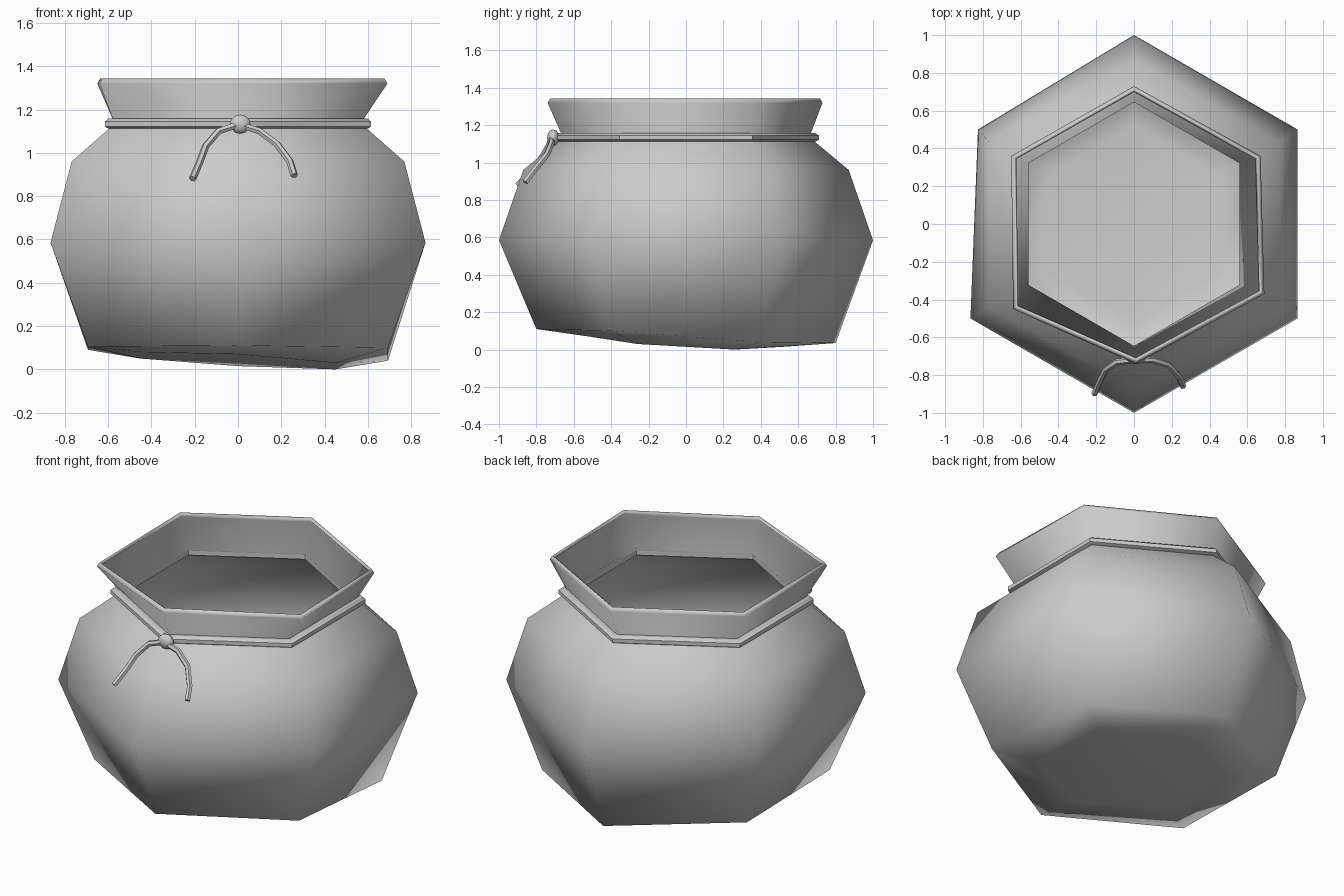
import bpy, bmesh, math
from mathutils import Vector

if "Cube" in bpy.data.objects:
    bpy.data.objects.remove(bpy.data.objects["Cube"], do_unlink=True)

grey = bpy.data.materials.new("plain grey")
grey.use_nodes = True
grey.diffuse_color = (0.6, 0.6, 0.6, 1)
grey.node_tree.nodes["Principled BSDF"].inputs["Base Color"].default_value = (0.6, 0.6, 0.6, 1)


def hexagon(radius, z, scale=1.0):
    """Six points, starting at the front corner and going towards +x."""
    return [Vector((radius * scale * math.sin(i * math.pi / 3),
                    -radius * math.cos(i * math.pi / 3), z)) for i in range(6)]


def finish(obj, angle):
    obj.data.materials.append(grey)
    bpy.ops.object.select_all(action='DESELECT')
    obj.select_set(True)
    bpy.context.view_layer.objects.active = obj
    bpy.ops.object.shade_smooth_by_angle(angle=math.radians(angle))


def loft(name, rings, closed=False, cap=False):
    """Bridge a list of six-point rings with quads."""
    bm = bmesh.new()
    loops = [[bm.verts.new(p) for p in ring] for ring in rings]
    pairs = list(zip(loops, loops[1:]))
    if closed:
        pairs.append((loops[-1], loops[0]))
    for a, b in pairs:
        for i in range(6):
            j = (i + 1) % 6
            bm.faces.new((a[i], a[j], b[j], b[i]))
    if cap:
        bottom = bm.verts.new(sum((v.co for v in loops[0]), Vector()) / 6)
        for i in range(6):
            bm.faces.new((bottom, loops[0][(i + 1) % 6], loops[0][i]))
    bmesh.ops.recalc_face_normals(bm, faces=bm.faces)
    mesh = bpy.data.meshes.new(name)
    bm.to_mesh(mesh)
    bm.free()
    obj = bpy.data.objects.new(name, mesh)
    bpy.context.collection.objects.link(obj)
    return obj


# Sagging hexagonal pouch with a tilted base and an uneven lip
base = hexagon(0.52, 0.0)
for p, z in zip(base, (0.07, 0.03, 0.0, 0.015, 0.05, 0.08)):
    p.z = z
foot = hexagon(0.8, 0.1)
for p, z in zip(foot, (0.11, 0.1, 0.04, 0.035, 0.09, 0.105)):
    p.z = z
belly = hexagon(1.0, 0.585)
belly[4].x += 0.04
lip = [Vector((x, y, 1.32)) for x, y in
       ((0.01, -0.74), (0.69, -0.37), (0.67, 0.36), (0, 0.73), (-0.65, 0.36), (-0.64, -0.45))]
rim = [Vector((p.x * 0.98, p.y * 0.98, 1.343)) for p in lip]
pouch = loft("pouch", [base, foot, belly, hexagon(0.87, 0.96, 1.02),
                       hexagon(0.69, 1.11), hexagon(0.665, 1.15), lip, rim], cap=True)
wall = pouch.modifiers.new("wall", 'SOLIDIFY')
wall.thickness = 0.02
wall.offset = -1
finish(pouch, 66)

# Cord band around the neck
band = loft("neck_band", [hexagon(0.65, 1.112), hexagon(0.69, 1.112), hexagon(0.71, 1.122),
                          hexagon(0.71, 1.145), hexagon(0.69, 1.158), hexagon(0.65, 1.158)],
            closed=True)
finish(band, 35)

# Knot at the front
bpy.ops.mesh.primitive_uv_sphere_add(segments=10, ring_count=6, radius=0.05,
                                     location=(0.01, -0.71, 1.133))
knot = bpy.context.object
knot.name = "knot"
knot.scale = (1, 0.65, 0.88)
finish(knot, 60)


# Hanging cord ends
def cord(name, points):
    curve = bpy.data.curves.new(name, 'CURVE')
    curve.dimensions = '3D'
    curve.bevel_depth = 0.017
    curve.bevel_resolution = 1
    curve.use_fill_caps = True
    spline = curve.splines.new('POLY')
    spline.points.add(len(points) - 1)
    for target, p in zip(spline.points, points):
        target.co = (*p, 1)
    obj = bpy.data.objects.new(name, curve)
    bpy.context.collection.objects.link(obj)
    bpy.ops.object.select_all(action='DESELECT')
    obj.select_set(True)
    bpy.context.view_layer.objects.active = obj
    bpy.ops.object.convert(target='MESH')
    finish(bpy.context.object, 50)


cord("right_cord_end", [(0, -0.72, 1.13), (-0.09, -0.73, 1.1), (-0.15, -0.77, 1.03),
                        (-0.18, -0.83, 0.95), (-0.21, -0.9, 0.88)])
cord("left_cord_end", [(0.01, -0.72, 1.13), (0.1, -0.72, 1.1), (0.18, -0.745, 1.04),
                       (0.24, -0.81, 0.96), (0.26, -0.86, 0.895)])
